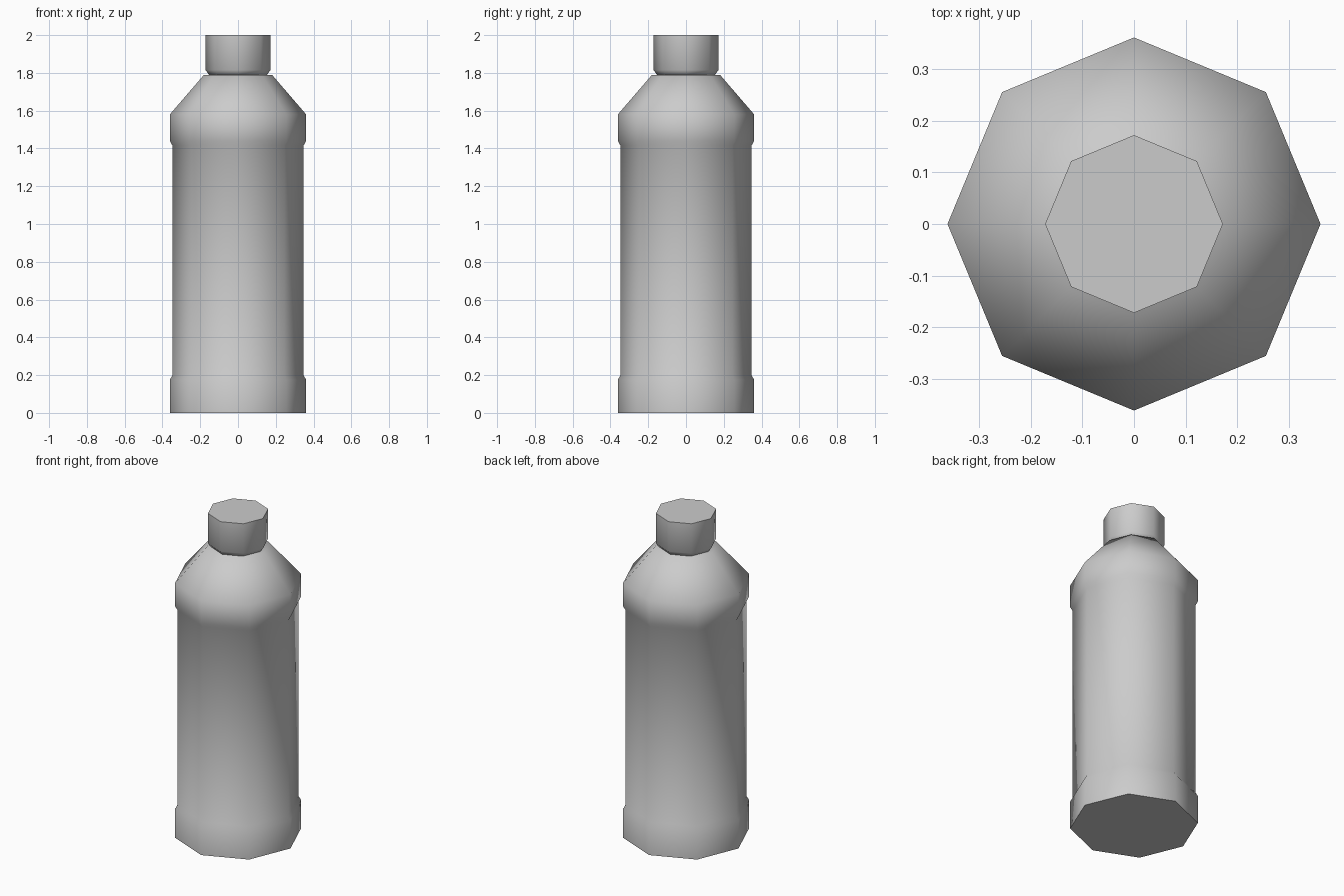
import bpy, bmesh, math

old = bpy.data.objects.get("Cube")
if old:
    bpy.data.objects.remove(old, do_unlink=True)

SIDES = 8

grey = bpy.data.materials.new("plain grey")
grey.use_nodes = True
colour = (0.6, 0.6, 0.6, 1)
grey.diffuse_color = colour
grey.node_tree.nodes["Principled BSDF"].inputs["Base Color"].default_value = colour


def lathe(name, profile):
    """Turn a (radius, height) profile into a closed eight-sided solid."""
    bm = bmesh.new()
    rings = []
    for r, z in profile:
        angles = [2 * math.pi * i / SIDES for i in range(SIDES)]
        rings.append([bm.verts.new((r * math.cos(a), r * math.sin(a), z)) for a in angles])
    for low, high in zip(rings, rings[1:]):
        for i in range(SIDES):
            j = (i + 1) % SIDES
            bm.faces.new((low[i], low[j], high[j], high[i]))
    bm.faces.new(rings[0][::-1])
    bm.faces.new(rings[-1])
    mesh = bpy.data.meshes.new(name)
    bm.to_mesh(mesh)
    bm.free()
    mesh.materials.append(grey)
    obj = bpy.data.objects.new(name, mesh)
    bpy.context.collection.objects.link(obj)
    bpy.ops.object.select_all(action="DESELECT")
    obj.select_set(True)
    bpy.context.view_layer.objects.active = obj
    bpy.ops.object.shade_smooth_by_angle(angle=math.radians(60))
    return obj


# Bottle body: base band, recessed label panel, shoulder band and sloping shoulder
lathe("bottle_body", [
    (0.361, 0), (0.361, 0.175), (0.347, 0.2), (0.347, 1.415),
    (0.361, 1.44), (0.361, 1.58), (0.18, 1.79),
])

# Screw cap with a tapered lower lip
lathe("cap", [(0.15, 1.785), (0.172, 1.815), (0.172, 2)])
